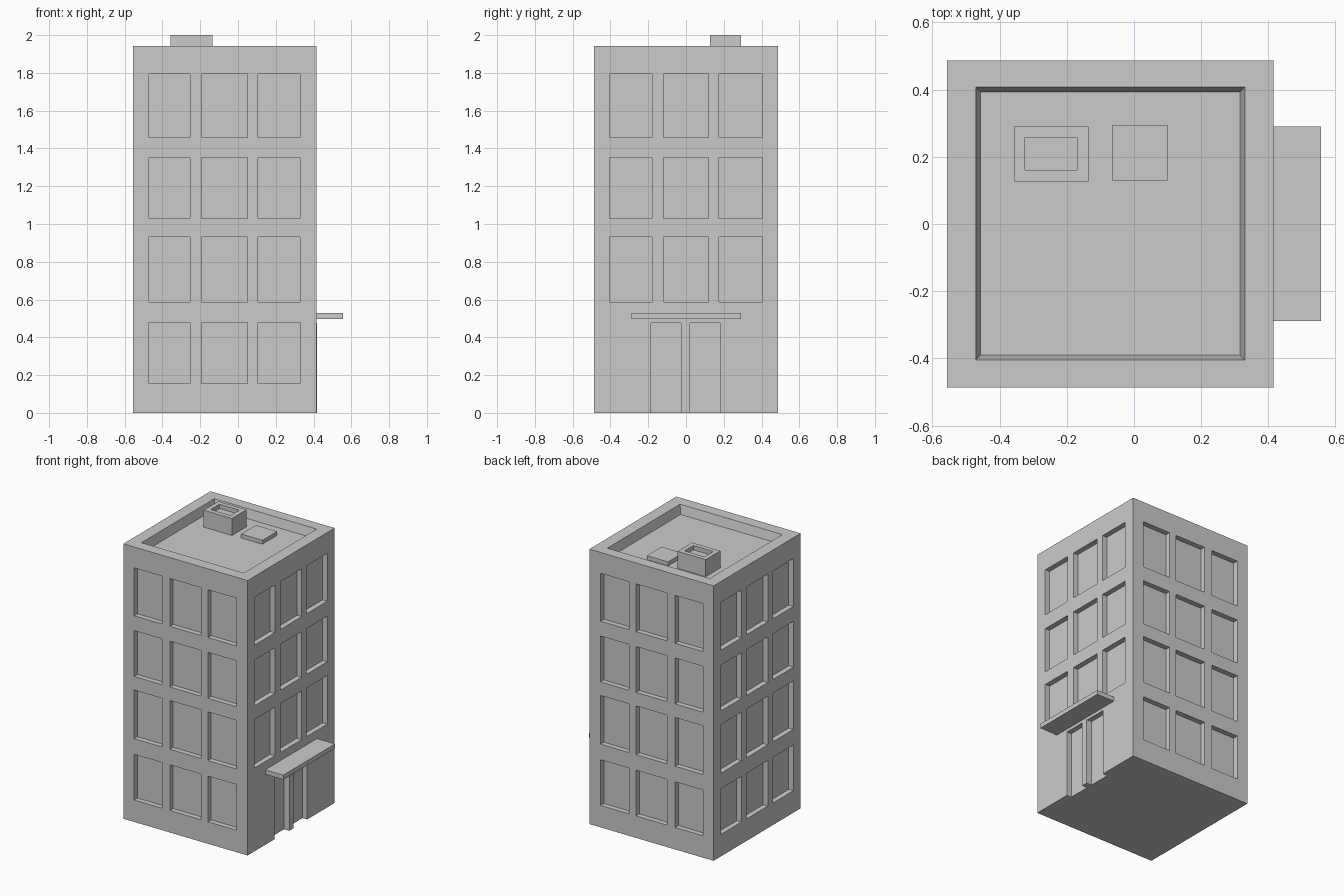
import bpy, bmesh

if "Cube" in bpy.data.objects:
    bpy.data.objects.remove(bpy.data.objects["Cube"])

X0, X1, Y0, Y1, TOP = -0.556, 0.415, -0.486, 0.486, 1.943
ROOF, DEPTH = 1.88, 0.037
OUT = 0.05  # how far cutters stick out of the walls


def add_box(bm, x0, x1, y0, y1, z0, z1, taper=0.0):
    """Box whose bottom is drawn in by taper."""
    t = taper
    lo = [(x0 + t, y0 + t), (x1 - t, y0 + t), (x1 - t, y1 - t), (x0 + t, y1 - t)]
    hi = [(x0, y0), (x1, y0), (x1, y1), (x0, y1)]
    b = [bm.verts.new((x, y, z0)) for x, y in lo]
    u = [bm.verts.new((x, y, z1)) for x, y in hi]
    bm.faces.new(b[::-1])
    bm.faces.new(u)
    for i in range(4):
        j = (i + 1) % 4
        bm.faces.new((b[i], b[j], u[j], u[i]))


def make(name, *boxes):
    bm = bmesh.new()
    for b in boxes:
        add_box(bm, *b)
    me = bpy.data.meshes.new(name)
    bm.to_mesh(me)
    bm.free()
    ob = bpy.data.objects.new(name, me)
    bpy.context.collection.objects.link(ob)
    return ob


def carve(ob, *boxes):
    """Subtract boxes from an object, then discard the cutter."""
    cutter = make("cutter", *boxes)
    cutter.hide_render = True
    mod = ob.modifiers.new("carve", 'BOOLEAN')
    mod.operation, mod.solver, mod.object = 'DIFFERENCE', 'EXACT', cutter
    bpy.context.view_layer.objects.active = ob
    bpy.ops.object.modifier_apply(modifier=mod.name)
    bpy.data.objects.remove(cutter)


# window rows and columns
rows = [(0.155, 0.478), (0.588, 0.932), (1.028, 1.352), (1.457, 1.795)]
cols_x = [(-0.472, -0.255), (-0.192, 0.05), (0.105, 0.328)]
cols_y = [(-0.406, -0.18), (-0.12, 0.118), (0.175, 0.404)]

cuts = []
for i, (z0, z1) in enumerate(rows):
    for a, b in cols_x:
        cuts.append((a, b, Y0 - OUT, Y0 + DEPTH, z0, z1))   # front
        cuts.append((a, b, Y1 - DEPTH, Y1 + OUT, z0, z1))   # back
    for a, b in cols_y:
        cuts.append((X0 - OUT, X0 + DEPTH, a, b, z0, z1))   # left
        if i > 0:
            cuts.append((X1 - DEPTH, X1 + OUT, a, b, z0, z1))  # right
# doorway recess, open at the ground
cuts.append((X1 - DEPTH, X1 + OUT, -0.185, 0.18, -OUT, 0.477))
# sunken roof with slightly sloping parapet
cuts.append((-0.471, 0.33, -0.405, 0.408, ROOF, TOP + 0.001, 0.015))

building = make("building_walls", (X0, X1, Y0, Y1, 0, TOP))
carve(building, *cuts)

# entrance
make("door_post", (X1 - DEPTH - 0.005, X1 + 0.004, -0.026, 0.02, 0, 0.477))
make("entrance_canopy", (X1 - 0.005, 0.556, -0.288, 0.29, 0.498, 0.53))

# roof details
vent = make("roof_vent", (-0.357, -0.136, 0.127, 0.29, ROOF - 0.005, 2.0))
carve(vent, (-0.325, -0.17, 0.16, 0.258, 1.97, 2.05))
make("roof_hatch", (-0.066, 0.1, 0.13, 0.294, ROOF - 0.005, 1.908))
